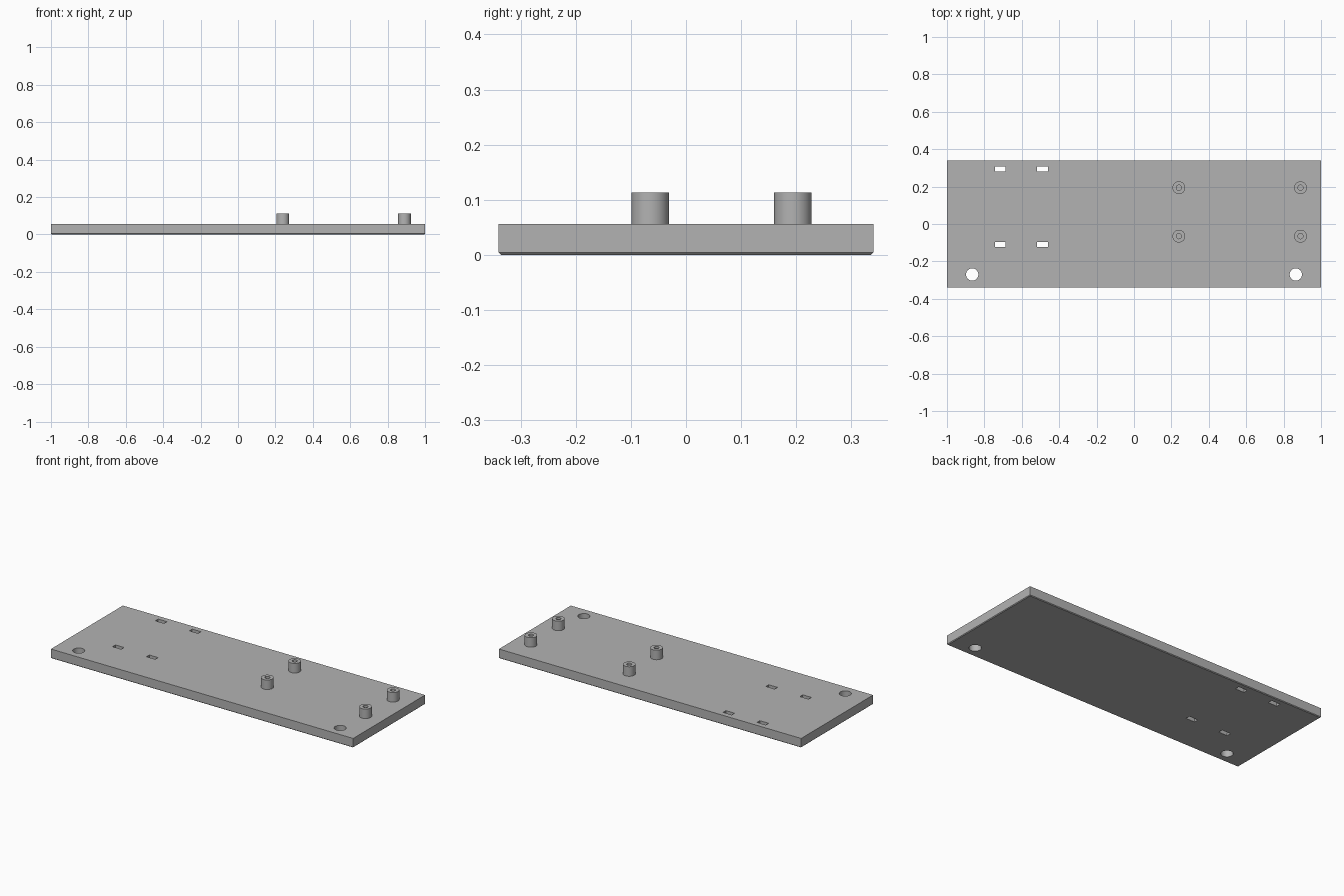
import bpy, bmesh, math
from mathutils import Matrix

cube = bpy.data.objects.get("Cube")
if cube:
    bpy.data.objects.remove(cube, do_unlink=True)

LENGTH, WIDTH, THICK = 2.0, 0.68, 0.056
POST_TOP, POST_R, BORE_R = 0.113, 0.034, 0.014

grey = bpy.data.materials.new("plain grey")
grey.use_nodes = True
COLOUR = (0.45, 0.45, 0.45, 1)
grey.diffuse_color = COLOUR
grey.node_tree.nodes["Principled BSDF"].inputs["Base Color"].default_value = COLOUR


def make_object(name, bm):
    mesh = bpy.data.meshes.new(name)
    bmesh.ops.recalc_face_normals(bm, faces=bm.faces)
    bm.to_mesh(mesh)
    bm.free()
    mesh.materials.append(grey)
    obj = bpy.data.objects.new(name, mesh)
    bpy.context.collection.objects.link(obj)
    return obj


def add_box(bm, x, y, z, sx, sy, sz):
    mat = Matrix.Translation((x, y, z)) @ Matrix.Diagonal((sx, sy, sz, 1))
    return bmesh.ops.create_cube(bm, size=1, matrix=mat)["verts"]


def smooth(obj):
    bpy.ops.object.select_all(action="DESELECT")
    obj.select_set(True)
    bpy.context.view_layer.objects.active = obj
    bpy.ops.object.shade_smooth_by_angle(angle=math.radians(30))


# Base plate with a small chamfer around its underside
bm = bmesh.new()
add_box(bm, 0, 0, THICK / 2, LENGTH, WIDTH, THICK)
low = [e for e in bm.edges if all(v.co.z < 0.001 for v in e.verts)]
bmesh.ops.bevel(bm, geom=low, offset=0.004, segments=1, affect="EDGES")
plate = make_object("base_plate", bm)

# Cutter for the four tie slots and two mounting holes
bm = bmesh.new()
for x in (-0.715, -0.49):
    for y in (0.295, -0.11):
        add_box(bm, x, y, THICK / 2, 0.058, 0.027, 0.2)
for x in (-0.865, 0.865):
    bmesh.ops.create_cone(bm, cap_ends=True, segments=48, radius1=0.033, radius2=0.033,
                          depth=0.2, matrix=Matrix.Translation((x, -0.27, THICK / 2)))
cutter = make_object("hole_cutter", bm)
cutter.hide_render = True

cut = plate.modifiers.new("holes", "BOOLEAN")
cut.operation = "DIFFERENCE"
cut.solver = "EXACT"
cut.object = cutter
bpy.context.view_layer.objects.active = plate
bpy.ops.object.modifier_apply(modifier=cut.name)
bpy.data.objects.remove(cutter, do_unlink=True)
smooth(plate)

# Hollow standoff posts, each a spun wall profile
for side, x in (("inner", 0.24), ("outer", 0.89)):
    for end, y in (("front", -0.065), ("back", 0.194)):
        bm = bmesh.new()
        profile = [(BORE_R, THICK), (BORE_R, POST_TOP), (POST_R, POST_TOP), (POST_R, THICK)]
        verts = [bm.verts.new((r, 0, z)) for r, z in profile]
        edges = [bm.edges.new(pair) for pair in zip(verts, verts[1:])]
        bmesh.ops.spin(bm, geom=verts + edges, cent=(0, 0, 0), axis=(0, 0, 1),
                       angle=math.tau, steps=48, use_merge=True)
        bmesh.ops.remove_doubles(bm, verts=bm.verts, dist=0.0001)
        post = make_object(f"{side}_{end}_post", bm)
        # The wall is open below, so fix its direction from the top ring
        if any(p.normal.z < -0.5 for p in post.data.polygons):
            post.data.flip_normals()
        post.location = (x, y, 0)
        smooth(post)
